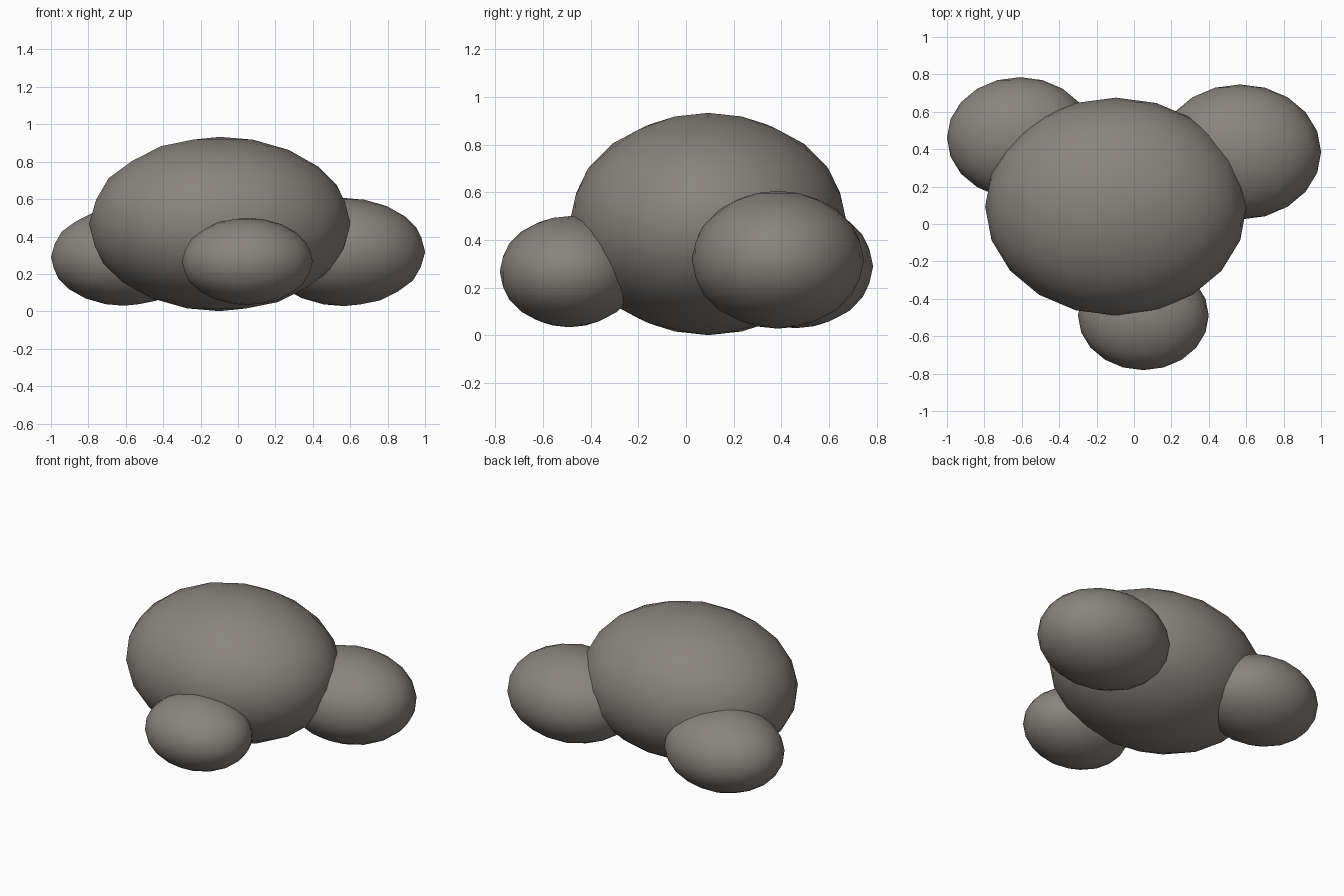
import bpy

if "Cube" in bpy.data.objects:
    bpy.data.objects.remove(bpy.data.objects["Cube"])

stone = bpy.data.materials.new("warm_grey_stone")
stone.diffuse_color = (0.25, 0.23, 0.21, 1)
stone.use_nodes = True
stone.node_tree.nodes["Principled BSDF"].inputs["Base Color"].default_value = stone.diffuse_color


def boulder(name, centre, size):
    """Squashed icosphere with 1.5 : 1.25 : 1 proportions; size is half its height."""
    bpy.ops.mesh.primitive_ico_sphere_add(subdivisions=3, radius=1, location=centre)
    ob = bpy.context.object
    ob.name = name
    ob.scale = (1.5 * size, 1.25 * size, size)
    bpy.ops.object.transform_apply(location=False, rotation=False, scale=True)
    bpy.ops.object.shade_smooth()
    ob.data.materials.append(stone)


# Large central rock with three smaller rocks around its base
boulder("main_rock", (-0.097, 0.093, 0.467), 0.466)
boulder("left_rock", (-0.61, 0.46, 0.29), 0.26)
boulder("right_rock", (0.567, 0.385, 0.317), 0.289)
boulder("front_rock", (0.05, -0.49, 0.267), 0.233)
